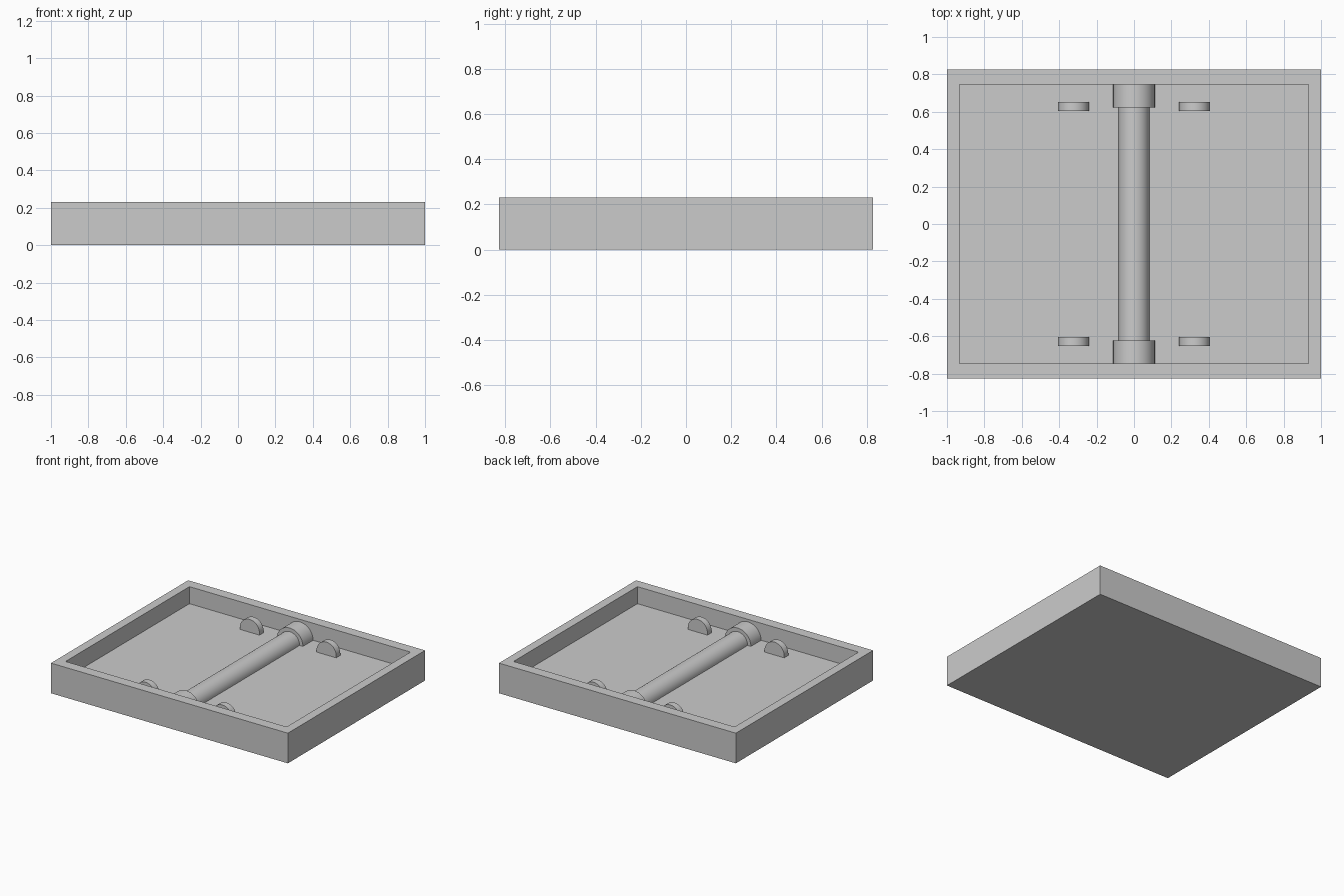
import bpy, bmesh, math

if "Cube" in bpy.data.objects:
    bpy.data.objects.remove(bpy.data.objects["Cube"])

FLOOR = 0.10


def make_object(name, bm, smooth=False):
    bmesh.ops.recalc_face_normals(bm, faces=bm.faces[:])
    mesh = bpy.data.meshes.new(name)
    bm.to_mesh(mesh)
    bm.free()
    obj = bpy.data.objects.new(name, mesh)
    bpy.context.collection.objects.link(obj)
    if smooth:
        bpy.ops.object.select_all(action='DESELECT')
        obj.select_set(True)
        bpy.context.view_layer.objects.active = obj
        bpy.ops.object.shade_smooth_by_angle(angle=math.radians(30))
    return obj


def half_round(name, x, y0, y1, radius, lift=0.0, steps=24):
    """Arch profile standing on the tray floor, extruded along y."""
    bm = bmesh.new()
    pts = [(radius * math.cos(math.pi * i / steps),
            lift + radius * math.sin(math.pi * i / steps)) for i in range(steps + 1)]
    if lift:
        pts = [(radius, 0)] + pts + [(-radius, 0)]
    face = bm.faces.new([bm.verts.new((x + px, y0, FLOOR + pz)) for px, pz in pts])
    new = bmesh.ops.extrude_face_region(bm, geom=[face], use_keep_orig=True)['geom']
    bmesh.ops.translate(bm, vec=(0, y1 - y0, 0),
                        verts=[v for v in new if isinstance(v, bmesh.types.BMVert)])
    return make_object(name, bm, smooth=True)


# Tray: block with the top inset and pushed down
bm = bmesh.new()
bmesh.ops.create_cube(bm, size=1)
for v in bm.verts:
    v.co = (v.co.x * 2, v.co.y * 1.654, (v.co.z + 0.5) * 0.23)
top = max(bm.faces, key=lambda f: f.calc_center_median().z)
bmesh.ops.inset_individual(bm, faces=[top], thickness=0.05)
for v in top.verts:
    v.co.x = math.copysign(0.933, v.co.x)
    v.co.y = math.copysign(0.747, v.co.y)
new = bmesh.ops.extrude_face_region(bm, geom=[top])['geom']
for v in new:
    if isinstance(v, bmesh.types.BMVert):
        v.co.z = FLOOR
if top.is_valid:
    bmesh.ops.delete(bm, geom=[top], context='FACES_ONLY')
make_object("tray", bm)

# Central rod with a thicker collar at each end
half_round("rod", 0, -0.624, 0.624, 0.083)
for side, s in (("back", 1), ("front", -1)):
    half_round(f"{side}_collar", 0, s * 0.624, s * 0.747, 0.111)
    # Rounded tabs either side of the rod
    for hand, h in (("left", -1), ("right", 1)):
        half_round(f"{side}_{hand}_tab", h * 0.324, s * 0.603, s * 0.652, 0.083, lift=0.015)
